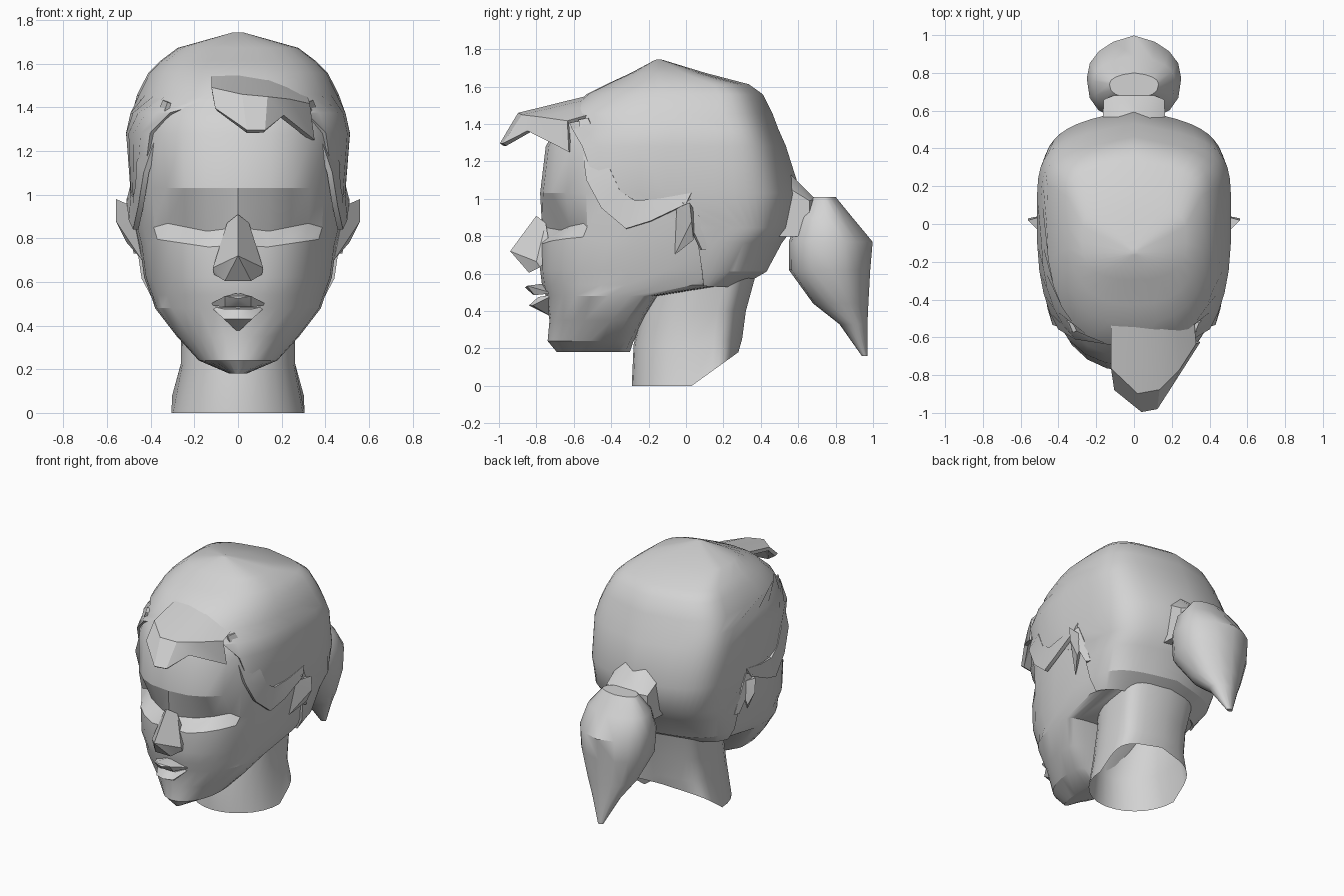
import bpy, bmesh
from math import sin, cos, acos, pi

if "Cube" in bpy.data.objects:
    bpy.data.objects.remove(bpy.data.objects["Cube"])

GREY = (0.65, 0.65, 0.65, 1)
clay = bpy.data.materials.new("light_grey")
clay.use_nodes = True
clay.diffuse_color = GREY
clay.node_tree.nodes["Principled BSDF"].inputs["Base Color"].default_value = GREY

FRONT, BACK = 0.8, 0.4      # squareness of the front and back of a section


def finish(name, bm, angle=30, thickness=0):
    """Turn a bmesh into a shaded object, optionally thickened."""
    bmesh.ops.remove_doubles(bm, verts=bm.verts, dist=0.001)
    bmesh.ops.recalc_face_normals(bm, faces=bm.faces)
    mesh = bpy.data.meshes.new(name)
    bm.to_mesh(mesh)
    bm.free()
    mesh.materials.append(clay)
    obj = bpy.data.objects.new(name, mesh)
    bpy.context.collection.objects.link(obj)
    bpy.ops.object.select_all(action="DESELECT")
    obj.select_set(True)
    bpy.context.view_layer.objects.active = obj
    if thickness:
        mod = obj.modifiers.new("thickness", "SOLIDIFY")
        mod.thickness = thickness
        mod.offset = 0
        bpy.ops.object.modifier_apply(modifier=mod.name)
    bpy.ops.object.shade_smooth_by_angle(angle=angle * pi / 180)
    return obj


def loft(name, rows, closed=True, caps=(), angle=30, thickness=0):
    """Skin neighbouring rows of points with quads."""
    bm = bmesh.new()
    grid = [[bm.verts.new(p) for p in row] for row in rows]
    n = len(grid[0])
    for a, b in zip(grid, grid[1:]):
        for i in range(n if closed else n - 1):
            j = (i + 1) % n
            bm.faces.new((a[i], a[j], b[j], b[i]))
    for c in caps:
        bm.faces.new(grid[c])
    return finish(name, bm, angle, thickness)


def hull(name, points, mirror=True, side=1):
    """Faceted solid around points, mirrored across the middle if asked."""
    bm = bmesh.new()
    for x, y, z in points:
        bm.verts.new((x * side, y, z))
        if mirror and x:
            bm.verts.new((-x, y, z))
    out = bmesh.ops.convex_hull(bm, input=bm.verts)
    loose = {v for v in out["geom_interior"] if isinstance(v, bmesh.types.BMVert)}
    bmesh.ops.delete(bm, geom=list(loose), context="VERTS")
    return finish(name, bm)


def section(z, w, front, mid, back, n=28, start=0, full=True, square=BACK):
    """Horizontal section from the front round: rounder at the jaw, tapered behind."""
    pts = []
    for i in range(n):
        t = start + (2 * pi - 2 * start) * i / (n if full else n - 1)
        s, c = sin(t), cos(t)
        e = min(1, max(FRONT, 1.4 - z)) if c > 0 else square
        x = w * abs(s) ** e * (1 if s > 0 else -1)
        reach = (front - mid) if c > 0 else (back - mid) * (1 - .2 * abs(x) / w)
        pts.append((x, mid + reach * abs(c) ** e, z))
    return pts


# Head sections: height, half width, front, widest point, back, hairline
HEAD = [
    (.18, .04, -.69, -.50, -.30, 0), (.24, .18, -.74, -.45, -.28, 0),
    (.35, .28, -.73, -.40, -.22, 0), (.48, .38, -.75, -.30, -.14, 0),
    (.54, .40, -.77, -.15, .28, .15), (.62, .43, -.78, -.10, .42, .13),
    (.77, .45, -.78, -.05, .50, .09), (.85, .47, -.77, 0, .56, .06),
    (1.03, .48, -.78, 0, .60, -.46), (1.28, .50, -.75, 0, .52, -.55),
    (1.37, .48, -.70, 0, .48, -.60), (1.45, .45, -.64, 0, .45, -.64),
    (1.55, .40, -.52, 0, .40, -.52), (1.60, .35, -.42, 0, .33, -.42),
    (1.66, .27, -.29, -.1, .10, -.29), (1.73, .02, -.16, -.15, -.13, -.16)]


def surface_x(y, z):
    """Half width of the head at a given depth and height."""
    for a, b in zip(HEAD, HEAD[1:]):
        if a[0] <= z <= b[0]:
            k = (z - a[0]) / (b[0] - a[0])
            w, f, m, r = [p + (q - p) * k for p, q in zip(a[1:5], b[1:5])]
            power = 2 / (FRONT if y < m else BACK)
            u = min(1, (y - m) / ((f if y < m else r) - m))
            return w * (1 - u ** power) ** (1 / power)


# Face and skull, with eye sockets pressed in under an arched brow
skin = [section(*row[:5]) for row in HEAD[:12]]


def in_socket(x, y):
    return y < -.4 and .08 < abs(x) < .37


skin[6] = [(x, y, z + .15 * (abs(x) - .2) if in_socket(x, y) else z)
           for x, y, z in skin[6]]
skin[7] = [(x, y + .085, z + .2 * (abs(x) - .23)) if in_socket(x, y) else (x, y, z)
           for x, y, z in skin[7]]
loft("head", skin, caps=(0, -1), angle=25)

# Neck, open below, with its lower rim rising toward the back
neck = [section(*row) for row in (
    (.01, .305, -.29, .03, .28), (.22, .262, -.28, .03, .30),
    (.40, .26, -.24, .05, .32), (.62, .28, -.15, .10, .38))]
neck[0] = [(x, y, max(0, y - .03) * .72) for x, y, z in neck[0]]
neck[1] = [(x, y, z + max(0, y) * .1) for x, y, z in neck[1]]
loft("neck", neck)

# Nose and lips
hull("nose", [(0, -.80, .91), (.05, -.75, .87), (0, -.94, .72), (.115, -.80, .665),
              (.11, -.78, .635), (.06, -.84, .605), (.1, -.72, .7)])
hull("upper_lip", [(0, -.86, .525), (.06, -.85, .535), (.135, -.71, .495),
                   (.06, -.81, .485), (0, -.82, .49), (0, -.74, .55)])
hull("lower_lip", [(.13, -.70, .49), (.06, -.79, .475), (.065, -.82, .43),
                   (0, -.84, .43), (0, -.72, .37)])

# Hair cap, opening at the face along the hairline
cap = []
for z, w, front, mid, back, line in HEAD[4:]:
    u = (line - mid) / ((front if line < mid else back) - mid)
    lean = min(1, u) ** (1 / (FRONT if line < mid else BACK))
    start = acos(lean if line < mid else -lean)
    cap.append(section(z, w, front, mid, back, 29, start, False))
loft("hair_cap", cap, closed=False, caps=(-1,), thickness=.028)

# Swept fringe above the forehead
loft("fringe", [
    [(-.12, -.50, 1.54), (0, -.52, 1.54), (.14, -.52, 1.52),
     (.22, -.52, 1.49), (.31, -.48, 1.45)],
    [(-.12, -.76, 1.48), (.02, -.89, 1.45), (.13, -.87, 1.44),
     (.23, -.77, 1.43), (.32, -.63, 1.41)],
    [(-.10, -.87, 1.39), (.04, -.985, 1.29), (.12, -.97, 1.29),
     (.20, -.84, 1.36), (.34, -.62, 1.25)]],
    closed=False, thickness=.025)

# Side locks as edges of (depth, height) points laid on the head
LOCKS = {
    "temple_lock": (
        [(-.57, 1.42), (-.53, 1.1), (-.45, .95), (-.32, .84), (-.19, .88), (0, .97)],
        [(-.52, 1.43), (-.40, 1.15), (-.35, 1.04), (-.27, .99), (-.14, 1.0), (.03, 1.03)]),
    "ear_wisp": (
        [(-.02, .98), (.02, .86), (.08, .73)],
        [(.03, 1.0), (.07, .90), (.11, .73)])}

for side, label in ((1, "left"), (-1, "right")):
    for name, edges in LOCKS.items():
        rows = [[((surface_x(y, z) + lift) * side, y, z) for y, z in edge]
                for edge, lift in zip(edges, (.022, .004))]
        loft(label + "_" + name, rows, closed=False, thickness=.025)
    hull(label + "_ear", [(.44, -.06, .70), (.56, .02, .98), (.56, .03, .88),
                          (.49, -.05, .95), (.51, .04, .78), (.45, .05, .93)],
         mirror=False, side=side)

# Gathered hair and ponytail
hull("ponytail_base", [(.17, .48, 1.10), (.17, .48, .80), (.16, .66, .99),
                       (.16, .66, .80), (.08, .56, 1.13), (.08, .69, 1.0)])
loft("ponytail", [section(*row, n=16, square=.85) for row in (
    (1.01, .13, .67, .74, .80), (.90, .22, .59, .76, .89),
    (.77, .25, .55, .77, .998), (.62, .24, .55, .78, .985),
    (.44, .17, .68, .82, .975), (.33, .10, .82, .89, .97),
    (.16, .02, .94, .955, .97))], caps=(0, -1), angle=40)
